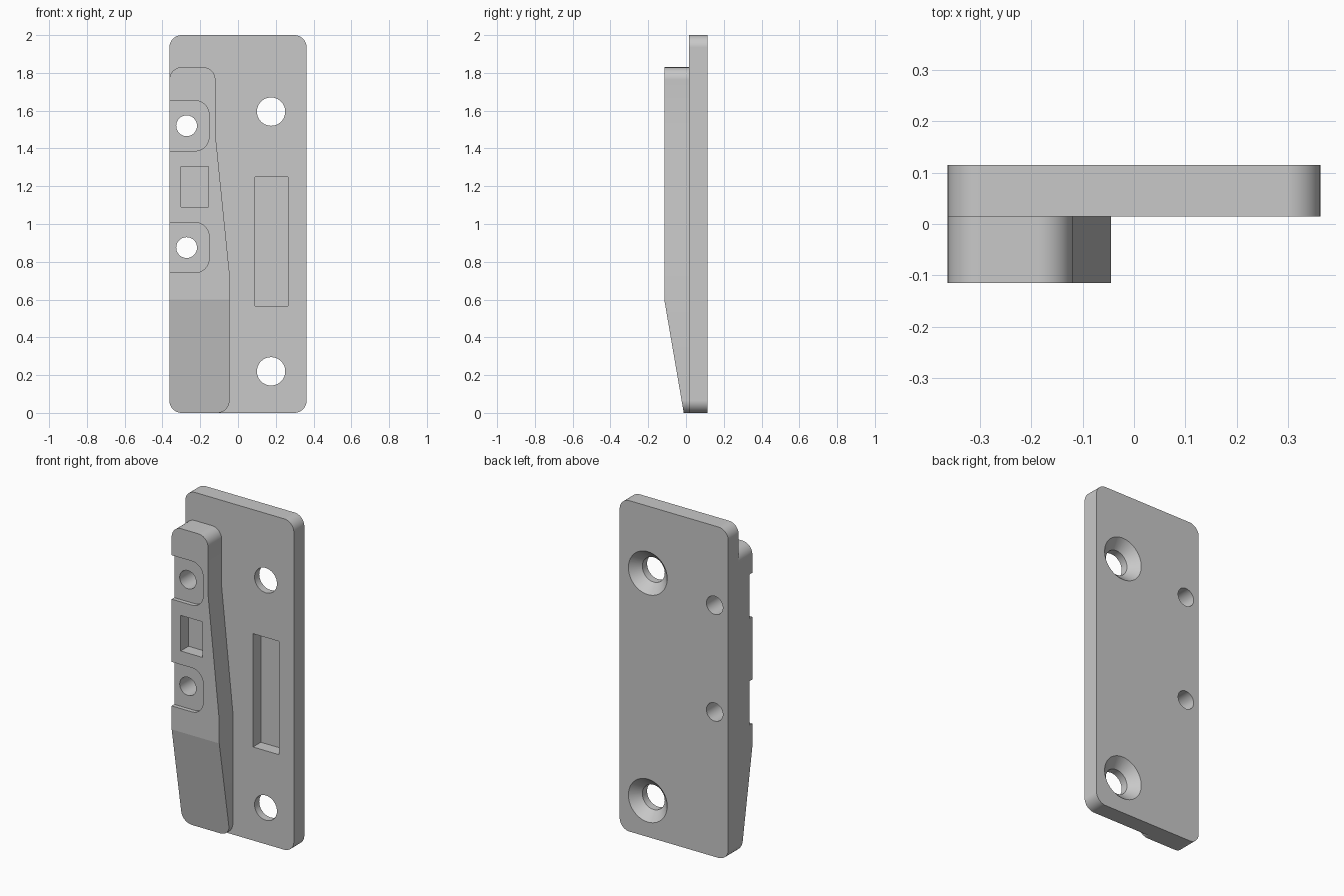
import bpy, bmesh, math
from mathutils import Vector

cube = bpy.data.objects.get("Cube")
if cube:
    bpy.data.objects.remove(cube, do_unlink=True)

grey = bpy.data.materials.new("light grey")
grey.use_nodes = True
grey.diffuse_color = (0.58, 0.58, 0.58, 1)
grey.node_tree.nodes["Principled BSDF"].inputs["Base Color"].default_value = grey.diffuse_color


def rounded(corners, steps=12):
    """Outline in x-z from (x, z, radius) corners."""
    pts = []
    for i, (x, z, r) in enumerate(corners):
        p = Vector((x, 0, z))
        if r == 0:
            pts.append(p)
            continue
        a, b = corners[i - 1], corners[(i + 1) % len(corners)]
        da = (Vector((a[0], 0, a[1])) - p).normalized()
        db = (Vector((b[0], 0, b[1])) - p).normalized()
        half = da.angle(db) / 2
        centre = p + (da + db).normalized() * r / math.sin(half)
        start = (p + da * r / math.tan(half) - centre).normalized()
        end = (p + db * r / math.tan(half) - centre).normalized()
        pts += [centre + r * start.slerp(end, k / steps) for k in range(steps + 1)]
    return pts


def rectangle(x0, x1, z0, z1, r=0):
    return rounded([(x0, z0, r), (x1, z0, r), (x1, z1, r), (x0, z1, r)])


def circle(x, z, r, n=48):
    return [Vector((x + r * math.cos(math.tau * k / n), 0, z + r * math.sin(math.tau * k / n)))
            for k in range(n)]


def loft(name, sections):
    """Solid through matching outlines, each given as (y, points)."""
    bm = bmesh.new()
    rings = [[bm.verts.new((p.x, y, p.z)) for p in pts] for y, pts in sections]
    n = len(rings[0])
    for low, high in zip(rings, rings[1:]):
        for k in range(n):
            j = (k + 1) % n
            bm.faces.new((low[k], low[j], high[j], high[k]))
    bm.faces.new(rings[0])
    bm.faces.new(rings[-1])
    bmesh.ops.recalc_face_normals(bm, faces=bm.faces)
    mesh = bpy.data.meshes.new(name)
    bm.to_mesh(mesh)
    bm.free()
    mesh.materials.append(grey)
    obj = bpy.data.objects.new(name, mesh)
    bpy.context.collection.objects.link(obj)
    return obj


def prism(name, pts, y0, y1):
    return loft(name, [(y0, pts), (y1, pts)])


def activate(obj):
    bpy.ops.object.select_all(action='DESELECT')
    obj.select_set(True)
    bpy.context.view_layer.objects.active = obj


def cut(obj, cutters):
    for cutter in cutters:
        activate(obj)
        mod = obj.modifiers.new("cut", 'BOOLEAN')
        mod.operation, mod.solver, mod.object = 'DIFFERENCE', 'EXACT', cutter
        bpy.ops.object.modifier_apply(modifier=mod.name)
        bpy.data.objects.remove(cutter, do_unlink=True)


def finish(obj):
    activate(obj)
    bpy.ops.object.shade_smooth_by_angle(angle=math.radians(9))
    obj.modifiers.new("face weighted normals", 'WEIGHTED_NORMAL').keep_sharp = True


SIDE, FRONT, JOINT, BACK = 0.363, -0.115, 0.015, 0.115
SCREW_X, SCREW_Z = -0.272, (0.875, 1.52)


def screw_holes():
    return [prism("screw_hole_cutter", circle(SCREW_X, z, 0.055), -0.3, 0.3) for z in SCREW_Z]


# Back plate with countersunk mounting holes, screw holes and a slot
plate = prism("back_plate", rectangle(-SIDE, SIDE, 0, 2, 0.065), JOINT, BACK)
mounts = []
for z in (0.22, 1.595):
    small, wide = circle(0.175, z, 0.075), circle(0.175, z, 0.13)
    mounts.append(loft("mount_cutter", [(-0.1, small), (0.06, small), (BACK, wide), (0.2, wide)]))
slot = prism("slot_cutter", rectangle(0.09, 0.265, 0.565, 1.25), -0.1, JOINT + 0.075)
cut(plate, mounts + screw_holes() + [slot])
finish(plate)

# Raised block, widening downwards
block = prism("raised_block", rounded([
    (-SIDE, 0, 0.065), (-0.045, 0, 0.065), (-0.045, 0.74, 0),
    (-0.12, 1.48, 0), (-0.12, 1.83, 0.065), (-SIDE, 1.83, 0.065)]), FRONT, JOINT)

# Sloping lower front
bm = bmesh.new()
bm.from_mesh(block.data)
bmesh.ops.bisect_plane(
    bm, geom=bm.verts[:] + bm.edges[:] + bm.faces[:], plane_co=(0, FRONT, 0.6),
    plane_no=(0, -0.6, -0.103), clear_outer=True)
bmesh.ops.edgeloop_fill(bm, edges=[e for e in bm.edges if e.is_boundary])
bmesh.ops.recalc_face_normals(bm, faces=bm.faces)
bm.to_mesh(block.data)
bm.free()

# Screw recesses open to the side, and a square pocket between them
recesses = [prism("recess_cutter", rounded([
    (-0.45, z - 0.133, 0), (-0.153, z - 0.133, 0.075),
    (-0.153, z + 0.133, 0.075), (-0.45, z + 0.133, 0)]), -0.2, FRONT + 0.025)
    for z in SCREW_Z]
pocket = prism("pocket_cutter", rectangle(-0.303, -0.157, 1.09, 1.305), -0.2, FRONT + 0.075)
cut(block, recesses + screw_holes() + [pocket])
finish(block)
